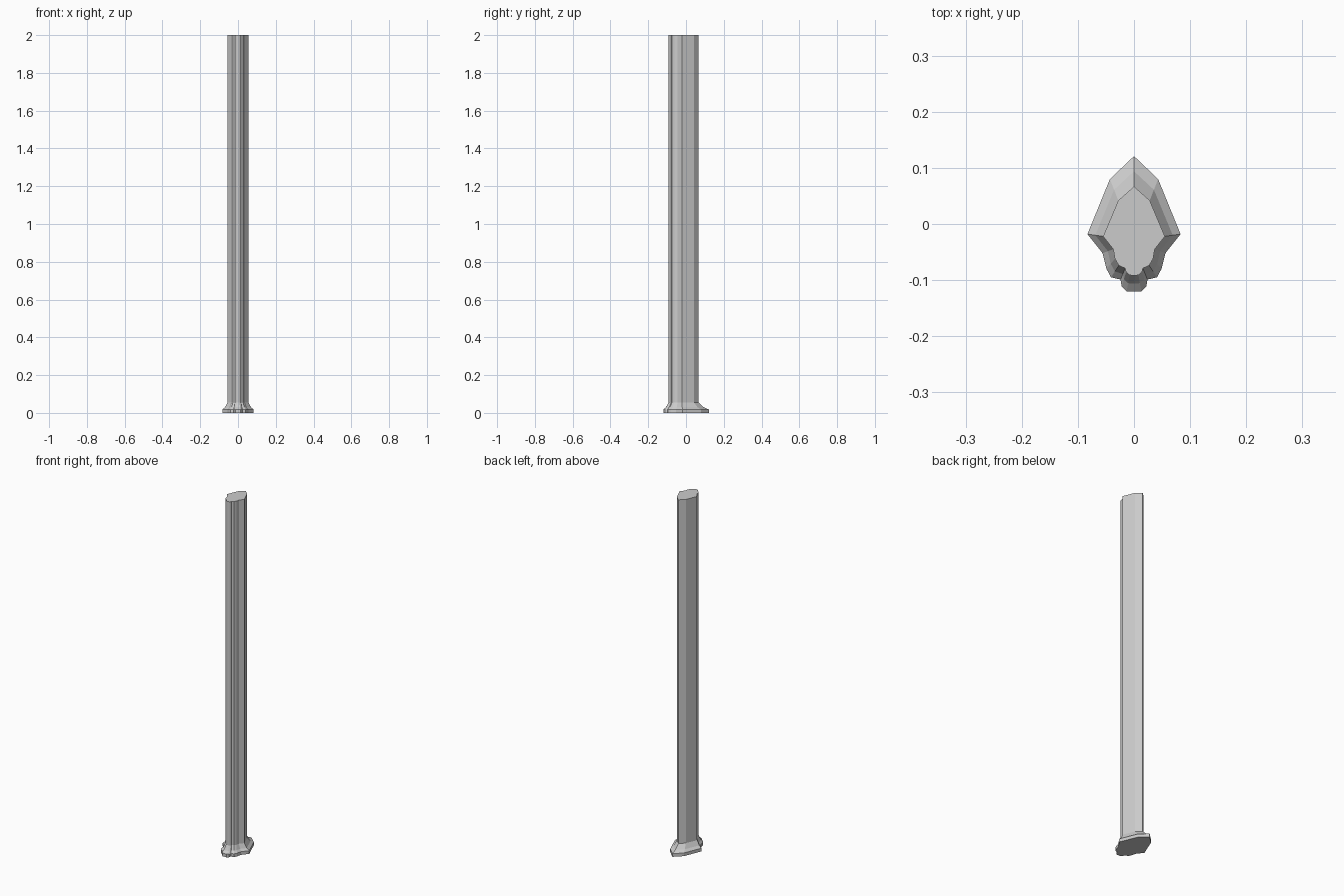
import bpy, bmesh

if "Cube" in bpy.data.objects:
    bpy.data.objects.remove(bpy.data.objects["Cube"])

# Half outlines from back ridge to front lobe: shaft section and foot section
shaft = [(0, .067), (.028, .042), (.055, -.022), (.037, -.045), (.034, -.062),
         (.027, -.074), (.016, -.079), (.014, -.086), (.008, -.091), (0, -.092)]
foot = [(0, .121), (.043, .08), (.083, -.018), (.056, -.052), (.049, -.08),
        (.041, -.095), (.024, -.099), (.022, -.111), (.013, -.12), (0, -.12)]


def mirrored(half):
    return half + [(-x, y) for x, y in half[-2:0:-1]]


def section(t):
    # blend from shaft (0) to foot (1)
    return mirrored([(a[0] + (b[0] - a[0]) * t, a[1] + (b[1] - a[1]) * t)
                     for a, b in zip(shaft, foot)])


# Moulded post: plinth, concave flare, straight shaft
levels = [(0, 1), (.018, 1), (.03, .5), (.055, 0), (2, 0)]
bm = bmesh.new()
rings = [[bm.verts.new((x, y, z)) for x, y in section(t)] for z, t in levels]
for low, high in zip(rings, rings[1:]):
    n = len(low)
    for i in range(n):
        j = (i + 1) % n
        bm.faces.new((low[i], low[j], high[j], high[i]))
bm.faces.new(rings[0])
bm.faces.new(rings[-1])
bmesh.ops.recalc_face_normals(bm, faces=bm.faces)

mesh = bpy.data.meshes.new("moulded_post")
bm.to_mesh(mesh)
bm.free()
post = bpy.data.objects.new("moulded_post", mesh)
bpy.context.collection.objects.link(post)
